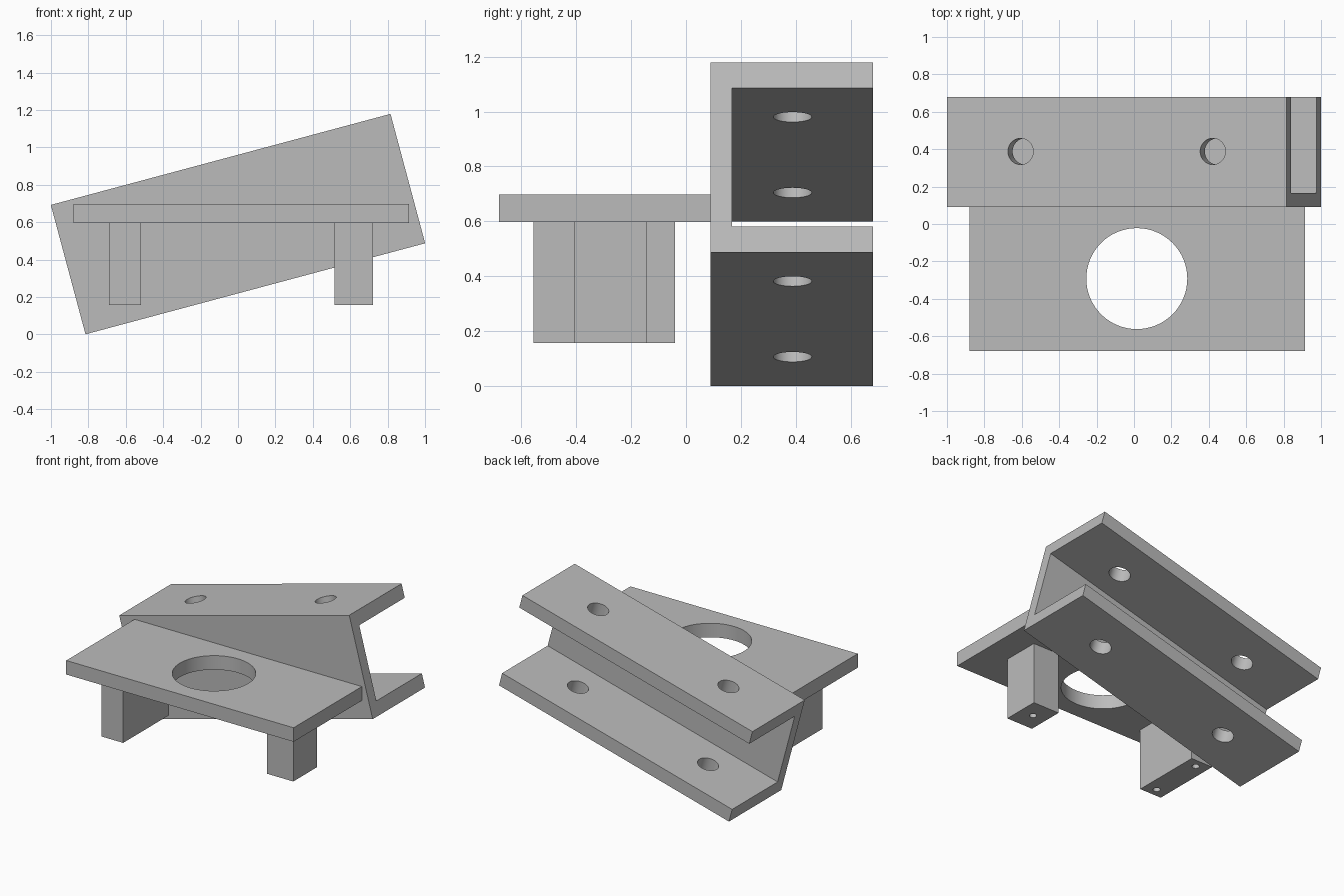
import bpy, bmesh
from math import radians
from mathutils import Matrix, Vector

default = bpy.data.objects.get("Cube")
if default:
    bpy.data.objects.remove(default, do_unlink=True)

grey = bpy.data.materials.new("plain grey")
grey.use_nodes = True
colour = (0.5, 0.5, 0.5, 1)
grey.diffuse_color = colour
grey.node_tree.nodes["Principled BSDF"].inputs["Base Color"].default_value = colour


def add_object(name, bm):
    bmesh.ops.recalc_face_normals(bm, faces=bm.faces)
    mesh = bpy.data.meshes.new(name)
    bm.to_mesh(mesh)
    bm.free()
    mesh.materials.append(grey)
    obj = bpy.data.objects.new(name, mesh)
    bpy.context.collection.objects.link(obj)
    return obj


def box(name, low, high):
    low, high = Vector(low), Vector(high)
    bm = bmesh.new()
    bmesh.ops.create_cube(bm, size=1, matrix=Matrix.Translation((low + high) / 2)
                          @ Matrix.Diagonal((*(high - low), 1)))
    return add_object(name, bm)


def drill(obj, centres, radius, bottom, top):
    """Cut vertical round holes in the object's own frame."""
    bm = bmesh.new()
    for x, y in centres:
        bmesh.ops.create_cone(bm, cap_ends=True, segments=64, radius1=radius, radius2=radius,
                              depth=top - bottom,
                              matrix=Matrix.Translation((x, y, (top + bottom) / 2)))
    cutter = add_object("hole_cutter", bm)
    cutter.hide_render = True
    cut = obj.modifiers.new("holes", 'BOOLEAN')
    cut.operation, cut.solver, cut.object = 'DIFFERENCE', 'EXACT', cutter
    bpy.context.view_layer.update()
    evaluated = obj.evaluated_get(bpy.context.evaluated_depsgraph_get())
    obj.data = bpy.data.meshes.new_from_object(evaluated)
    obj.modifiers.clear()
    bpy.data.objects.remove(cutter, do_unlink=True)


# Tilted C-shaped channel, open at the back, extruded along its length
front, web, back = 0.09, 0.167, 0.68
half_length, half_height, flange = 0.94, 0.358, 0.097
inner = half_height - flange
profile = [(front, -half_height), (back, -half_height), (back, -inner), (web, -inner),
           (web, inner), (back, inner), (back, half_height), (front, half_height)]
bm = bmesh.new()
face = bm.faces.new([bm.verts.new((-half_length, y, z)) for y, z in profile])
extruded = bmesh.ops.extrude_face_region(bm, geom=[face])
bmesh.ops.translate(bm, vec=(2 * half_length, 0, 0),
                    verts=[v for v in extruded["geom"] if isinstance(v, bmesh.types.BMVert)])
channel = add_object("tilted_channel", bm)
drill(channel, [(-0.532, 0.388), (0.532, 0.388)], 0.07, -0.5, 0.5)
channel.data.transform(Matrix.Translation((0, 0, 0.59)) @ Matrix.Rotation(radians(-15), 4, 'Y'))

# Level plate with the large round opening
plate = box("shelf_plate", (-0.88, -0.68, 0.597), (0.915, front, 0.697))
drill(plate, [(0.015, -0.292)], 0.27, 0.5, 0.8)

# Legs with small blind screw holes underneath
long_leg = box("long_leg", (-0.69, -0.555, 0.158), (-0.518, -0.04, 0.597))
drill(long_leg, [(-0.604, -0.493), (-0.604, -0.102)], 0.024, 0.1, 0.4)
short_leg = box("short_leg", (0.515, -0.408, 0.158), (0.722, -0.142, 0.597))
drill(short_leg, [(0.618, -0.275)], 0.024, 0.1, 0.4)

# Smooth hole walls, crisp edges
for obj in bpy.context.selected_objects:
    obj.select_set(False)
for obj in (channel, plate, long_leg, short_leg):
    obj.select_set(True)
bpy.context.view_layer.objects.active = channel
bpy.ops.object.shade_smooth_by_angle(angle=radians(30))
